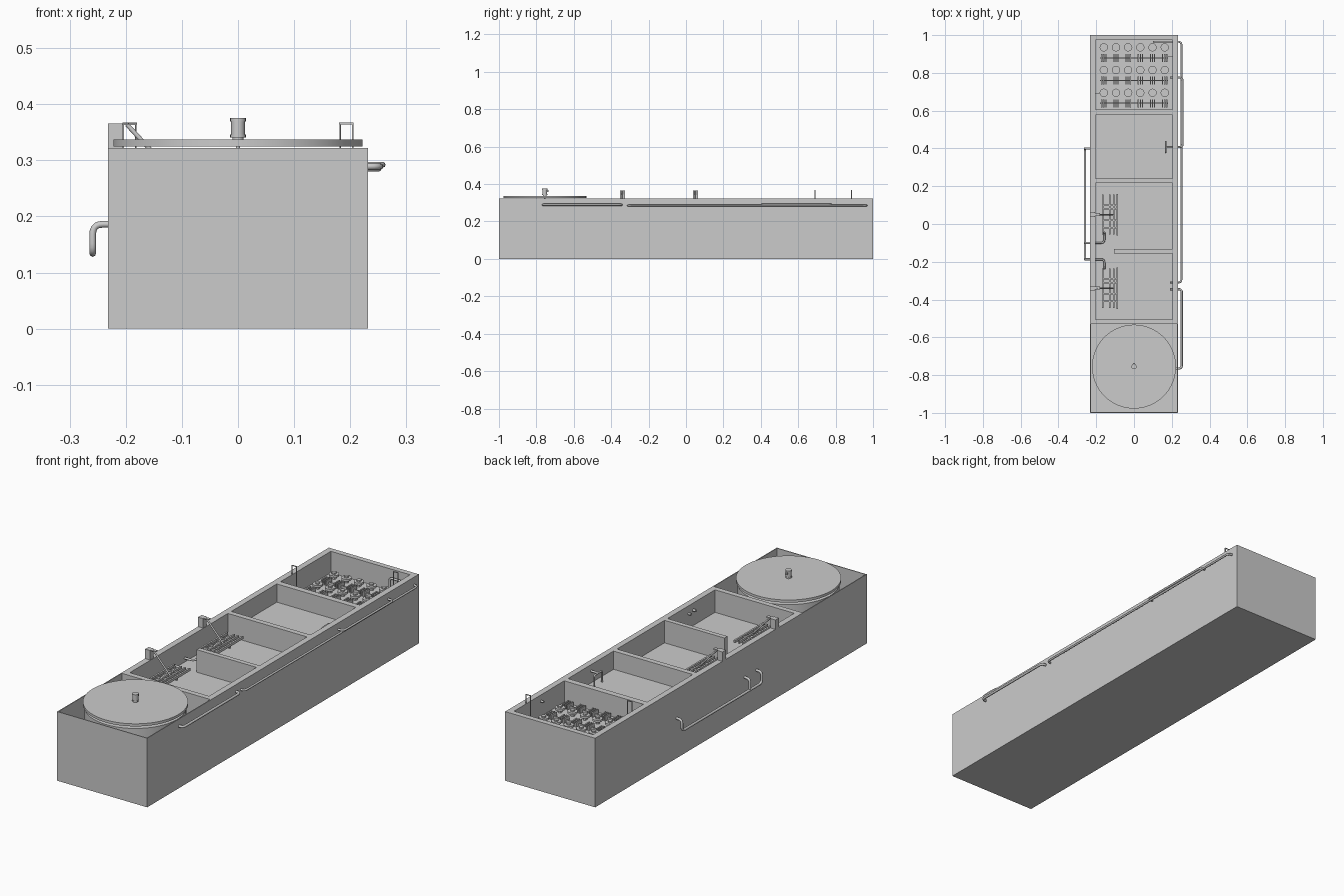
import bpy, math
from mathutils import Vector

old = bpy.data.objects.get("Cube")
if old:
    bpy.data.objects.remove(old)

grey = bpy.data.materials.new("plain_grey")
grey.use_nodes = True
grey.diffuse_color = (0.6, 0.6, 0.6, 1)
grey.node_tree.nodes["Principled BSDF"].inputs["Base Color"].default_value = (0.6, 0.6, 0.6, 1)

TOP = 0.322
HALF = 0.232
INNER = 0.204


def finish(ob, name):
    ob.name = name
    ob.data.name = name
    ob.data.materials.append(grey)
    return ob


def box(name, x, y, z):
    """Box from (min, max) ranges."""
    bpy.ops.mesh.primitive_cube_add(size=1)
    ob = bpy.context.object
    for v in ob.data.vertices:
        v.co = [r[0] if c < 0 else r[1] for c, r in zip(v.co, (x, y, z))]
    return finish(ob, name)


def rod(name, a, b, radius, sides=16, tip=None):
    """Cylinder or cone between two points."""
    a, b = Vector(a), Vector(b)
    bpy.ops.mesh.primitive_cone_add(vertices=sides, radius1=radius,
                                    radius2=radius if tip is None else tip,
                                    depth=(b - a).length, location=(a + b) / 2,
                                    rotation=(b - a).to_track_quat('Z', 'Y').to_euler())
    ob = bpy.context.object
    bpy.ops.object.shade_smooth_by_angle()
    return finish(ob, name)


def pipe(name, points, radius=0.006, bend=0.018):
    """Round pipe along points, with rounded elbows."""
    pts = [Vector(p) for p in points]
    path = [pts[0]]
    for p, q, r in zip(pts, pts[1:], pts[2:]):
        a = q + (p - q).normalized() * min(bend, (p - q).length / 2)
        b = q + (r - q).normalized() * min(bend, (r - q).length / 2)
        for i in range(6):
            t = i / 5
            path.append(a * (1 - t) ** 2 + q * 2 * t * (1 - t) + b * t * t)
    path.append(pts[-1])
    curve = bpy.data.curves.new(name, 'CURVE')
    curve.dimensions = '3D'
    curve.bevel_depth = radius
    curve.bevel_resolution = 2
    curve.use_fill_caps = True
    spline = curve.splines.new('POLY')
    spline.points.add(len(path) - 1)
    for sp, p in zip(spline.points, path):
        sp.co = (*p, 1)
    ob = bpy.data.objects.new(name, curve)
    bpy.context.collection.objects.link(ob)
    return finish(ob, name)


# Tank body with its open basins
body = box("tank_body", (-HALF, HALF), (-1, 1), (0, TOP))
basins = [
    ((-INNER, INNER), (0.605, 0.975), 0.222),
    ((-INNER, INNER), (0.242, 0.577), 0.237),
    ((-INNER, INNER), (-0.505, 0.217), 0.217),
    ((-0.228, 0.228), (-0.996, -0.53), 0.02),
]
for x, y, floor in basins:
    cutter = box("basin_cutter", x, y, (floor, 0.5))
    cutter.hide_render = True
    mod = body.modifiers.new("basin", 'BOOLEAN')
    mod.operation = 'DIFFERENCE'
    mod.solver = 'EXACT'
    mod.object = cutter
    bpy.context.view_layer.objects.active = body
    bpy.ops.object.modifier_apply(modifier=mod.name)
    bpy.data.objects.remove(cutter)

# Partial wall in the long basin
box("baffle_wall", (-0.105, INNER), (-0.155, -0.133), (0.21, TOP))

# Round settling tank with lid and drive
CY = -0.755
rod("settling_drum", (0, CY, 0.015), (0, CY, 0.312), 0.215, 96)
rod("drive_shaft", (0, CY, 0.31), (0, CY, 0.345), 0.004)
rod("settling_lid", (0, CY, 0.325), (0, CY, 0.337), 0.222, 96)
rod("drive_base", (0, CY, 0.337), (0, CY, 0.342), 0.010)
rod("drive_lower_flange", (0, CY, 0.341), (0, CY, 0.346), 0.014)
rod("drive_motor", (0, CY, 0.345), (0, CY, 0.37), 0.0125)
rod("drive_cap", (0, CY, 0.369), (0, CY, 0.375), 0.014)
box("drive_terminal", (-0.005, 0.005), (CY + 0.008, CY + 0.02), (0.358, 0.368))

# Outside pipes along the +x wall
pipe("return_pipe", [(0.105, 0.965, 0.23), (0.105, 0.965, 0.285), (0.251, 0.965, 0.285),
                     (0.251, -0.31, 0.285), (0.19, -0.31, 0.285)], 0.005)
pipe("transfer_pipe", [(0.19, 0.775, 0.292), (0.258, 0.775, 0.292),
                       (0.258, 0.407, 0.292), (0.168, 0.407, 0.292)], 0.005)
pipe("settling_feed_pipe", [(0.19, -0.345, 0.289), (0.253, -0.345, 0.289),
                            (0.253, -0.765, 0.289), (0.21, -0.765, 0.289)])

# Outlet fork in the second basin
pipe("outlet_fork", [(0.168, 0.378, 0.24), (0.168, 0.378, 0.292),
                     (0.168, 0.436, 0.292), (0.168, 0.436, 0.24)], 0.004, 0.008)

# Air pipe on the -x wall, with a branch to each mixer
pipe("air_main", [(-0.20, 0.40, 0.186), (-0.259, 0.40, 0.186), (-0.259, 0.40, 0.134),
                  (-0.259, -0.187, 0.134), (-0.259, -0.187, 0.186), (-0.22, -0.187, 0.186)])
pipe("air_branch", [(-0.259, -0.10, 0.134), (-0.259, -0.10, 0.186), (-0.22, -0.10, 0.186)])
for y, end in ((-0.10, -0.045), (-0.187, -0.24)):
    pipe("air_feed", [(-0.21, y, 0.235), (-0.157, y, 0.235), (-0.157, end, 0.235),
                      (-0.157, end, 0.262)], 0.005)

# Two aerating mixers: bracket, sloping shaft and ladder frame
for y in (0.05, -0.34):
    box("mixer_bracket", (-HALF, -0.206), (y - 0.013, y + 0.013), (TOP - 0.002, 0.366))
    box("mixer_bracket_plate", (-0.207, -0.181), (y - 0.008, y + 0.008), (0.363, 0.366))
    rod("mixer_shaft", (-0.198, y, 0.364), (-0.11, y, 0.268), 0.004, 12)
    for x, reach in ((-0.165, 0.105), (-0.128, 0.105), (-0.108, 0.105), (-0.088, 0.11)):
        box("mixer_rail", (x - 0.004, x + 0.004), (y - reach, y + reach), (0.258, 0.27))
    for step in (-0.07, -0.03, 0.03, 0.05):
        box("mixer_rung", (-0.165, -0.088), (y + step - 0.004, y + step + 0.004), (0.26, 0.268))
    for step in (-0.07, 0.07):
        rod("mixer_leg", (-0.128, y + step, 0.215), (-0.128, y + step, 0.262), 0.004, 8)

# Level probes over the rim of the back basin
for side, y in ((-1, 0.69), (1, 0.885)):
    post = sorted((side * 0.203, side * 0.206))
    arm = sorted((side * 0.18, side * 0.206))
    box("probe_post", post, (y - 0.002, y + 0.002), (0.30, 0.366))
    box("probe_arm", arm, (y - 0.002, y + 0.002), (0.364, 0.367))
    rod("probe_tip", (side * 0.182, y, 0.24), (side * 0.182, y, 0.365), 0.0015, 8)

# Rows of round diffusers with slotted feet on the back basin floor
for row in range(3):
    y = 0.935 - 0.12 * row
    for col in range(6):
        x = -0.16 + 0.0645 * col
        rod("diffuser_disc", (x, y, 0.235), (x, y, 0.245), 0.022, 12)
        rod("diffuser_hub", (x, y, 0.22), (x, y, 0.252), 0.010, 8)
        for off in (-0.011, 0, 0.011):
            box("diffuser_slat", (x + off - 0.003, x + off + 0.003),
                (y - 0.077, y - 0.035), (0.22, 0.243))
    box("diffuser_manifold", (-0.18, 0.18), (y - 0.059, y - 0.053), (0.22, 0.232))
